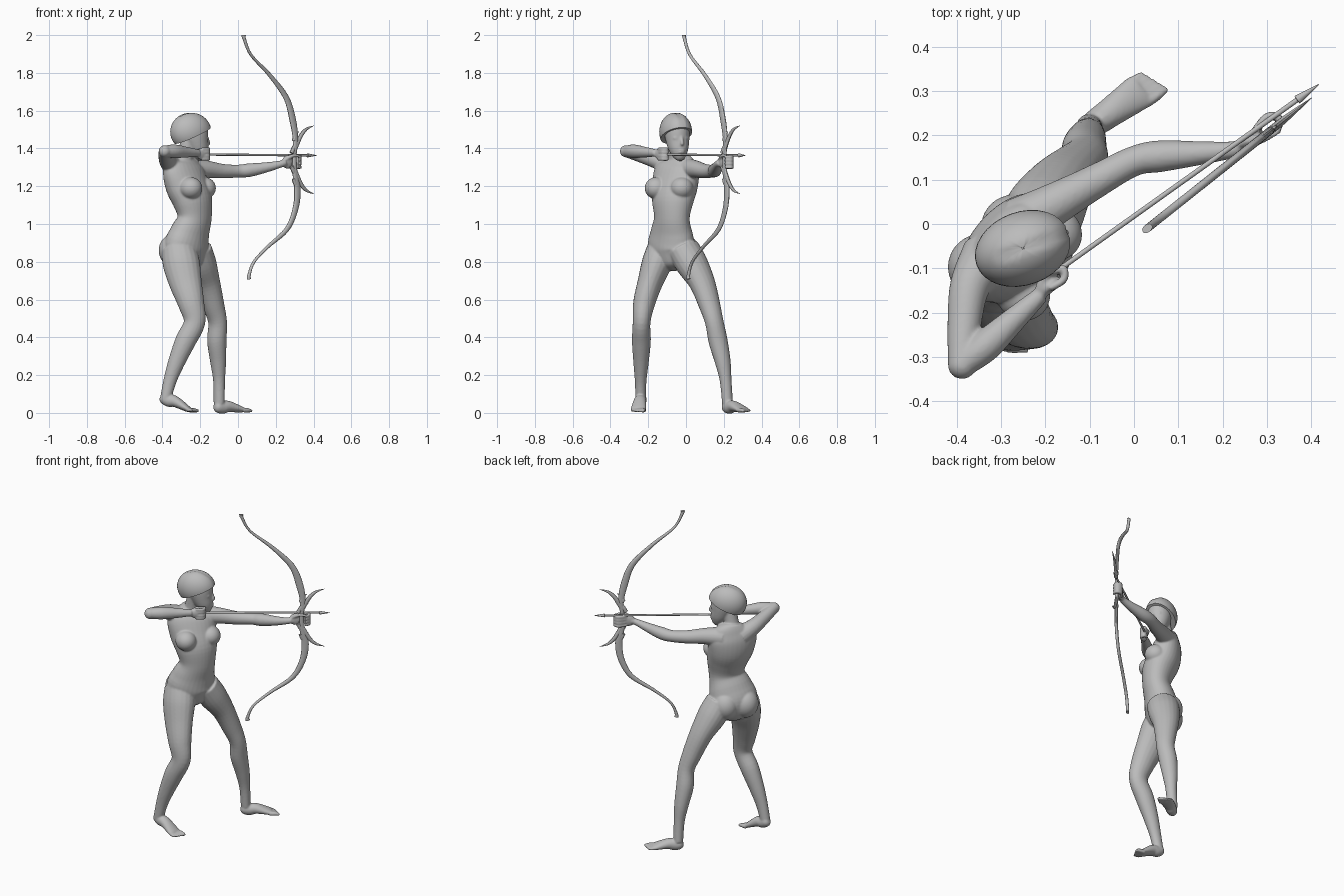
import bpy, bmesh, math
from mathutils import Vector, Matrix

cube = bpy.data.objects.get("Cube")
if cube:
    bpy.data.objects.remove(cube)

UP = Vector((0, 0, 1))
clay = bpy.data.materials.new("clay grey")
clay.use_nodes = True
clay.diffuse_color = (.5, .5, .5, 1)
clay.node_tree.nodes["Principled BSDF"].inputs["Base Color"].default_value = (.5, .5, .5, 1)


def catmull(a, b, c, d, t):
    return [.5 * (2 * q + (r - p) * t + (2 * p - 5 * q + 4 * r - s) * t * t
                  + (3 * q - p - 3 * r + s) * t ** 3) for p, q, r, s in zip(a, b, c, d)]


def loft(bm, sections, side, segments=20, steps=5):
    """Smooth tube through (x, y, z, half width, half depth) sections."""
    last = len(sections) - 1
    rows = []
    for i in range(last):
        four = [sections[min(max(i + k, 0), last)] for k in (-1, 0, 1, 2)]
        rows += [catmull(*four, k / steps) for k in range(steps)]
    rows.append(list(sections[-1]))
    centres = [Vector(r[:3]) for r in rows]
    rings = []
    for i, row in enumerate(rows):
        axis = (centres[min(i + 1, len(rows) - 1)] - centres[max(i - 1, 0)]).normalized()
        across = (Vector(side) - axis * axis.dot(Vector(side))).normalized()
        deep = axis.cross(across)
        ring = []
        for k in range(segments):
            ang = math.tau * k / segments
            ring.append(bm.verts.new(centres[i] + across * max(row[3], .001) * math.cos(ang)
                                     + deep * max(row[4], .001) * math.sin(ang)))
        rings.append(ring)
    for low, high in zip(rings, rings[1:]):
        for k in range(segments):
            n = (k + 1) % segments
            bm.faces.new((low[k], low[n], high[n], high[k]))
    bm.faces.new(rings[0][::-1])
    bm.faces.new(rings[-1])


def tube(bm, points, side=UP):
    """Round tube through (x, y, z, radius) points."""
    loft(bm, [(*p, p[3]) for p in points], side)


def ball(bm, centre, radii, yaw=0):
    matrix = Matrix.LocRotScale(Vector(centre), Matrix.Rotation(yaw, 3, 'Z'), Vector(radii))
    return bmesh.ops.create_uvsphere(bm, u_segments=32, v_segments=20, radius=1, matrix=matrix)["verts"]


def finger(bm, points, radius):
    tube(bm, [(*p, radius * (.75 if i == len(points) - 1 else 1)) for i, p in enumerate(points)], (.2, .3, 1))
    ball(bm, points[-1], [radius * .8] * 3)


def finish(name, bm):
    bmesh.ops.recalc_face_normals(bm, faces=bm.faces)
    mesh = bpy.data.meshes.new(name)
    bm.to_mesh(mesh)
    bm.free()
    mesh.materials.append(clay)
    obj = bpy.data.objects.new(name, mesh)
    bpy.context.collection.objects.link(obj)
    bpy.ops.object.select_all(action='DESELECT')
    obj.select_set(True)
    bpy.context.view_layer.objects.active = obj
    bpy.ops.object.shade_smooth_by_angle(angle=math.radians(45))
    return obj


# Torso, facing diagonally between +x and -y
body = bmesh.new()
chest_yaw = math.radians(-40)
facing = Vector((math.cos(chest_yaw), math.sin(chest_yaw), 0))
left = UP.cross(facing)
loft(body, [
    (-.26, -.055, .755, .03, .03), (-.265, -.06, .79, .09, .075), (-.275, -.075, .87, .14, .1),
    (-.255, -.075, .95, .125, .09), (-.23, -.075, 1.03, .103, .08), (-.24, -.07, 1.12, .12, .093),
    (-.27, -.058, 1.2, .135, .095), (-.288, -.05, 1.28, .14, .082), (-.292, -.045, 1.33, .11, .06),
    (-.29, -.05, 1.365, .055, .048)], left, 32)
tube(body, [(-.29, -.05, 1.31, .05), (-.278, -.053, 1.37, .042), (-.262, -.055, 1.44, .042)], left)
for centre in ((-.178, -.022, 1.19), (-.25, -.158, 1.19)):
    ball(body, centre, (.062, .06, .058), chest_yaw)
for sign in (-1, 1):
    ball(body, Vector((-.28, -.075, .86)) - facing * .035 + left * .058 * sign, (.076, .075, .085))

# Legs
loft(body, [
    (-.225, -.015, .87, .08, .09), (-.2, .03, .79, .082, .09), (-.165, .085, .69, .065, .075),
    (-.13, .125, .57, .055, .06), (-.108, .15, .48, .047, .052), (-.112, .17, .38, .05, .052),
    (-.105, .195, .27, .041, .043), (-.1, .21, .17, .031, .032), (-.1, .22, .05, .028, .03)], left)
loft(body, [
    (-.315, -.125, .87, .08, .09), (-.3, -.155, .79, .08, .098), (-.278, -.19, .69, .067, .087),
    (-.248, -.222, .58, .058, .07), (-.23, -.235, .48, .047, .057), (-.278, -.236, .38, .05, .055),
    (-.325, -.238, .27, .041, .045), (-.36, -.24, .17, .031, .035), (-.382, -.24, .08, .028, .03)], (0, 1, 0))


# Feet with five toes each
def foot(heel, toe_base, inner):
    heel, toe_base = Vector(heel), Vector(toe_base)
    along = (toe_base - heel).normalized()
    flat = Vector((along.x, along.y, 0)).normalized()
    across = UP.cross(flat) * inner
    middle = heel.lerp(toe_base, .5) + UP * .009
    loft(body, [(*(heel - along * .014), .012, .014), (*heel, .026, .028), (*(heel + along * .035), .031, .034),
                (*middle, .034, .03), (*toe_base, .041, .017), (*(toe_base + along * .014), .036, .011)], across)
    for i in range(5):
        start = toe_base + across * (.03 - .015 * i)
        start.z = .014
        reach = .05 - .005 * i
        finger(body, [start, start + flat * reach * .6, start + flat * reach - UP * .003], .012 - .0011 * i)


foot((-.112, .21, .032), (.01, .297, .018), -1)
foot((-.398, -.236, .08), (-.268, -.252, .022), 1)

# Bow arm and drawing arm
tube(body, [(-.26, 0, 1.29, .06), (-.17, .05, 1.29, .047), (-.08, .1, 1.28, .038), (0, .142, 1.28, .034),
            (.06, .153, 1.285, .036), (.15, .16, 1.3, .027), (.225, .168, 1.317, .019), (.25, .18, 1.325, .019)])
tube(body, [(-.33, -.07, 1.29, .06), (-.37, -.14, 1.33, .046), (-.383, -.23, 1.36, .038), (-.388, -.315, 1.385, .032)])
tube(body, [(-.388, -.317, 1.385, .03), (-.335, -.275, 1.385, .036), (-.27, -.215, 1.38, .028), (-.21, -.16, 1.376, .019)])
ball(body, (-.388, -.318, 1.385), (.032, .032, .032))

# Hands, with curled fingers built row by row
ball(body, (.262, .192, 1.328), (.034, .014, .036), .6)
ball(body, (-.195, -.142, 1.37), (.032, .016, .03), .75)
for i in range(4):
    z = 1.357 - .019 * i
    finger(body, [(.27, .205, z), (.3, .242, z), (.328, .238, z), (.325, .21, z)], .0095)
    z = 1.397 - .018 * i
    finger(body, [(-.19, -.145, z), (-.158, -.125, z), (-.16, -.1, z), (-.185, -.108, z)], .009)
finger(body, [(.25, .18, 1.34), (.285, .19, 1.36), (.318, .205, 1.362)], .01)
finger(body, [(-.215, -.15, 1.385), (-.2, -.115, 1.392), (-.17, -.105, 1.385)], .01)

# Head and face, turned towards the target
head_yaw = math.radians(20)
look = Vector((math.cos(head_yaw), math.sin(head_yaw), 0))
cheek = UP.cross(look)


def on_head(forward, across, z):
    return Vector((-.25, -.055, z)) + look * forward + cheek * across


face = [(.07, 1.338, .014, .012), (.063, 1.355, .032, .031), (.05, 1.39, .05, .05), (.035, 1.43, .06, .062),
        (.022, 1.48, .066, .074), (.012, 1.53, .062, .074), (.004, 1.57, .035, .04)]
loft(body, [(*on_head(f, 0, z), w, d) for f, z, w, d in face], cheek, 28)
ball(body, on_head(.096, 0, 1.426), (.015, .011, .012), head_yaw)
tube(body, [(*on_head(.088, 0, 1.465), .008), (*on_head(.1, 0, 1.43), .01)], cheek)
for z in (1.391, 1.38):
    ball(body, on_head(.09, 0, z), (.011, .02, .007), head_yaw)
for sign in (-1, 1):
    ball(body, on_head(.075, .027 * sign, 1.455), (.015, .017, .009), head_yaw)

# Fuse all flesh into one smooth skin
skin = finish("body", body)
remesh = skin.modifiers.new("fuse", 'REMESH')
remesh.mode = 'VOXEL'
remesh.voxel_size = .005
remesh.use_smooth_shade = True
soften = skin.modifiers.new("soften", 'SMOOTH')
soften.factor = .5
soften.iterations = 6

# Cropped hair with a centre parting
hair = bmesh.new()
verts = ball(hair, on_head(0, 0, 1.488), (.112, .083, .102), head_yaw)
for v in verts:
    offset = v.co - on_head(0, 0, 1.488)
    if abs(offset.dot(cheek)) < .01 and offset.dot(look) > -.06 and offset.z > 0:
        v.co -= offset * .035
slope = (look * -.45 + UP).normalized()
cut = bmesh.ops.bisect_plane(hair, geom=hair.verts[:] + hair.edges[:] + hair.faces[:],
                             plane_co=on_head(.1, 0, 1.508), plane_no=slope, clear_inner=True)
bmesh.ops.holes_fill(hair, edges=[e for e in hair.edges if e.is_boundary])
finish("hair", hair)

# Recurved bow in the vertical plane of the shot
aim = Vector((.78, .62, 0))
bow_side = UP.cross(aim)


def on_bow(reach, z):
    return Vector((.03, -.01, z)) + aim * reach


bow = bmesh.new()
limbs = [(0, 2, .013), (.004, 1.98, .009), (.05, 1.895, .007), (.175, 1.79, .011), (.288, 1.67, .017),
         (.333, 1.55, .021), (.352, 1.445, .016), (.345, 1.365, .013), (.348, 1.275, .016), (.365, 1.18, .021),
         (.35, 1.075, .018), (.292, .97, .014), (.165, .88, .009), (.07, .8, .007), (.037, .73, .009), (.037, .708, .013)]
loft(bow, [(*on_bow(u, z), .009, r) for u, z, r in limbs], bow_side, 14)
finish("bow", bow)

# Curved spikes above and below the grip
spikes = bmesh.new()
for sign in (-1, 1):
    for reach, base, length, rise in ((.35, .06, .125, .12), (.325, .035, .06, .06), (.34, .1, .035, .05)):
        path = [(0, 0, .013), (.3, .55, .012), (.6, .85, .008), (1, 1, .001)]
        loft(spikes, [(*on_bow(reach + length * u, 1.34 + sign * (base + rise * w)), r * .7, r)
                      for u, w, r in path], bow_side, 10)
finish("bow_spikes", spikes)

# Arrow with a pointed tip
arrow = bmesh.new()
tail, tip = Vector((-.2, -.125, 1.368)), Vector((.417, .315, 1.363))
shaft = [(0, .006), (.92, .006), (.921, .011), (.96, .006), (1, .001)]
loft(arrow, [(*tail.lerp(tip, t), r, r) for t, r in shaft], UP, 10, 1)
finish("arrow", arrow)
